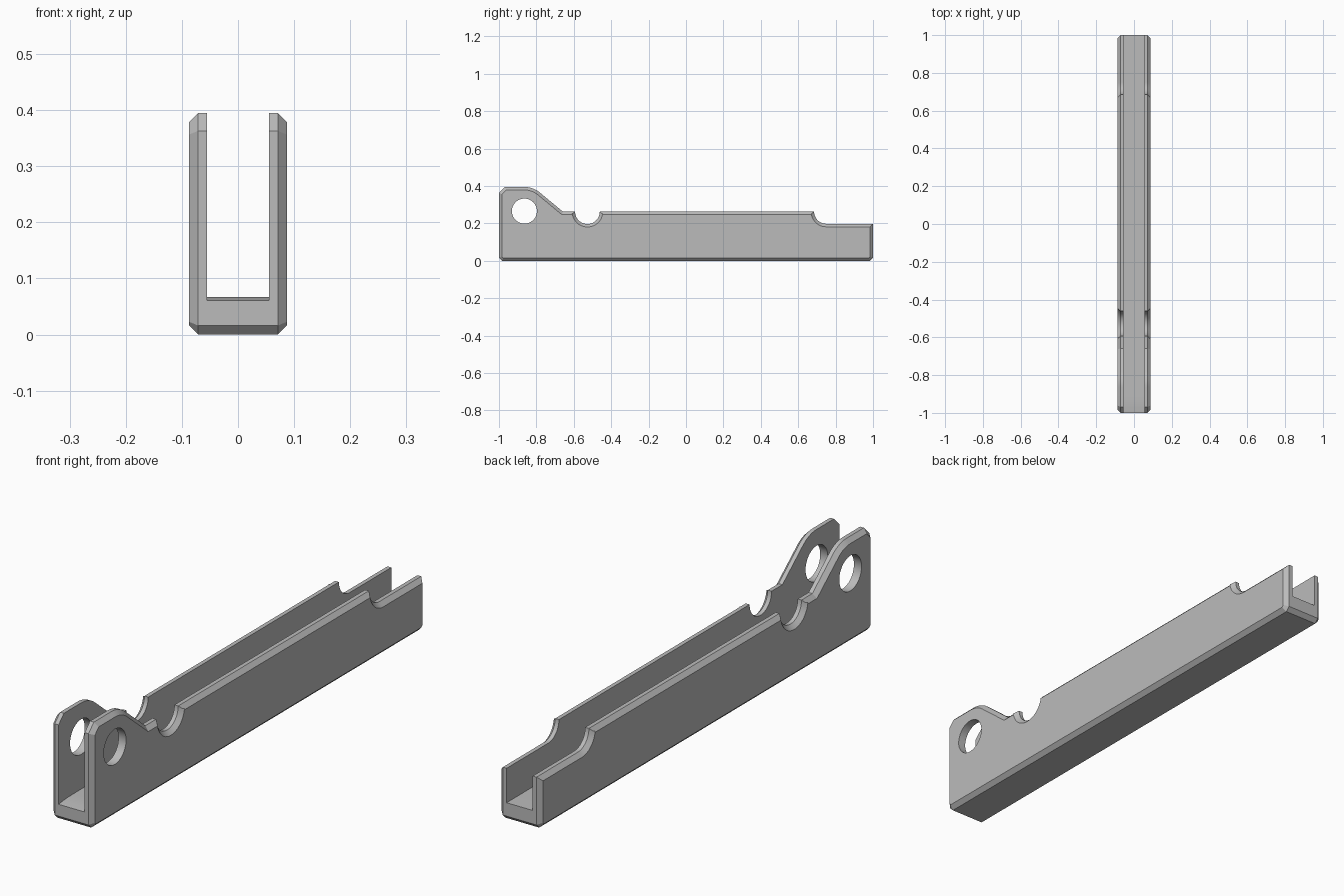
import bpy, bmesh
from math import sin, cos, radians
from mathutils import Vector

cube = bpy.data.objects.get("Cube")
if cube:
    bpy.data.objects.remove(cube, do_unlink=True)

grey = bpy.data.materials.new("plain_grey")
grey.use_nodes = True
COLOUR = (0.5, 0.5, 0.5, 1)
grey.diffuse_color = COLOUR
grey.node_tree.nodes["Principled BSDF"].inputs["Base Color"].default_value = COLOUR

CH = 0.016                     # outer chamfer
HALF, INNER = 0.087, 0.055     # outer and inner half widths
TOP, LOW, PEAK = 0.263, 0.198, 0.395
PIVOT = (-0.864, 0.266)


def arc(cy, cz, r, a0, a1, n):
    """Points on an arc, angles in degrees."""
    steps = [radians(a0 + (a1 - a0) * i / n) for i in range(n + 1)]
    return [(cy + r * cos(a), cz + r * sin(a)) for a in steps]


def inset(points, d):
    """Shrink a counter-clockwise outline by d with mitred corners."""
    result = []
    for i, p in enumerate(points):
        p = Vector(p)
        e1 = (p - Vector(points[i - 1])).normalized()
        e2 = (Vector(points[(i + 1) % len(points)]) - p).normalized()
        n1, n2 = Vector((-e1.y, e1.x)), Vector((-e2.y, e2.x))
        result.append(tuple(p + (n1 + n2) * d / (1 + n1.dot(n2))))
    return result


def loft(name, sections):
    """Skin matching (x, outline) sections into a closed solid."""
    bm = bmesh.new()
    rings = [[bm.verts.new((x, y, z)) for y, z in pts] for x, pts in sections]
    for a, b in zip(rings, rings[1:]):
        for i in range(len(a)):
            j = (i + 1) % len(a)
            bm.faces.new((a[i], a[j], b[j], b[i]))
    bm.faces.new(rings[0][::-1])
    bm.faces.new(rings[-1])
    bmesh.ops.recalc_face_normals(bm, faces=bm.faces)
    mesh = bpy.data.meshes.new(name)
    bm.to_mesh(mesh)
    bm.free()
    mesh.materials.append(grey)
    obj = bpy.data.objects.new(name, mesh)
    bpy.context.collection.objects.link(obj)
    return obj


# Side outline, counter-clockwise in (y, z)
outline = [(-1 + CH, 0), (1 - CH, 0), (1, CH), (1, LOW)]
outline += arc(0.75, TOP, TOP - LOW, 270, 180, 12)             # rear step
outline += arc(-0.527, TOP, 0.066, 0, -180, 24)                # round notch
outline += [(-0.658, TOP)]
outline += arc(*PIVOT, PEAK - PIVOT[1], 50, 90, 10)            # ear shoulder
outline += [(-0.968, PEAK), (-1, PEAK - 0.032), (-1, CH)]

small = inset(outline, CH)
channel = loft("channel_body", [(-HALF, small), (-HALF + CH, outline),
                                (HALF - CH, outline), (HALF, small)])

# Slot with a floor that dips slightly at the front, and the pivot hole
slot = [(-1.1, 0.061), (-1, 0.061), (-0.97, 0.0645), (-0.94, 0.0665),
        (-0.91, 0.067), (1.1, 0.067), (1.1, 0.6), (-1.1, 0.6)]
cutters = [
    loft("slot_cutter", [(-INNER, slot), (INNER, slot)]),
    loft("pivot_hole_cutter", [(x, arc(*PIVOT, 0.067, 0, 352.5, 47)) for x in (-0.2, 0.2)]),
]
for cutter in cutters:
    mod = channel.modifiers.new(cutter.name, 'BOOLEAN')
    mod.operation = 'DIFFERENCE'
    mod.solver = 'EXACT'
    mod.object = cutter

# Apply the cuts and discard the cutters
bpy.ops.object.select_all(action='DESELECT')
channel.select_set(True)
bpy.context.view_layer.objects.active = channel
for cutter in cutters:
    bpy.ops.object.modifier_apply(modifier=cutter.name)
    bpy.data.objects.remove(cutter, do_unlink=True)
bpy.ops.object.shade_smooth_by_angle(angle=radians(25))
